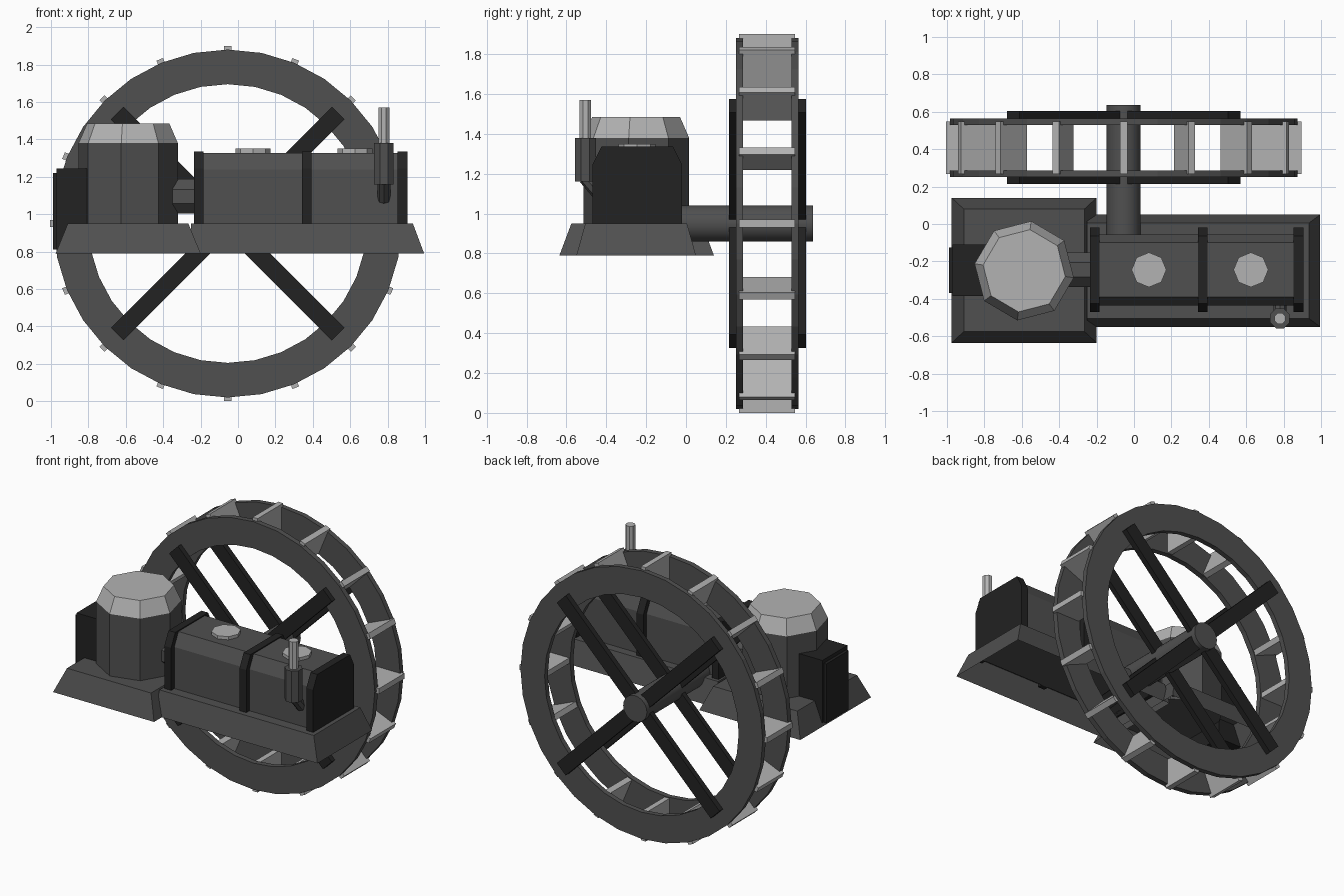
import bpy, bmesh, math
from mathutils import Matrix, Vector

cube = bpy.data.objects.get("Cube")
if cube:
    bpy.data.objects.remove(cube, do_unlink=True)


def material(name, value):
    m = bpy.data.materials.new(name)
    m.use_nodes = True
    colour = (value, value, value, 1)
    m.diffuse_color = colour
    m.node_tree.nodes["Principled BSDF"].inputs["Base Color"].default_value = colour
    return m


DARK = material("dark grey", 0.08)
BLACK = material("near black", 0.016)
LIGHT = material("light grey", 0.45)


def finish(name, bm, mat):
    bmesh.ops.recalc_face_normals(bm, faces=bm.faces)
    mesh = bpy.data.meshes.new(name)
    bm.to_mesh(mesh)
    bm.free()
    mesh.materials.append(mat)
    obj = bpy.data.objects.new(name, mesh)
    bpy.context.collection.objects.link(obj)
    return obj


def box(name, x, y, z, mat):
    """Box from three (low, high) ranges."""
    bm = bmesh.new()
    size = [b - a for a, b in (x, y, z)]
    mid = Vector([(a + b) / 2 for a, b in (x, y, z)])
    bmesh.ops.create_cube(bm, size=1, matrix=Matrix.Translation(mid) @ Matrix.Diagonal((*size, 1)))
    return finish(name, bm, mat)


def rod(name, start, end, r1, r2, sides, mat, turn=0.0):
    """Cylinder or cone between two points."""
    a, b = Vector(start), Vector(end)
    spin = (b - a).to_track_quat('Z', 'Y').to_matrix().to_4x4()
    bm = bmesh.new()
    bmesh.ops.create_cone(bm, cap_ends=True, segments=sides, radius1=r1, radius2=r2,
                          depth=(b - a).length,
                          matrix=Matrix.Translation((a + b) / 2) @ spin @ Matrix.Rotation(turn, 4, 'Z'))
    return finish(name, bm, mat)


def plinth(name, x, y, insets):
    """Sloped base, open below; insets are left, right, and both y sides."""
    left, right, side = insets
    bm = bmesh.new()
    low = [bm.verts.new((px, py, 0.79)) for px, py in
           ((x[0], y[0]), (x[1], y[0]), (x[1], y[1]), (x[0], y[1]))]
    x, y = (x[0] + left, x[1] - right), (y[0] + side, y[1] - side)
    top = [bm.verts.new((px, py, 0.95)) for px, py in
           ((x[0], y[0]), (x[1], y[0]), (x[1], y[1]), (x[0], y[1]))]
    bm.faces.new(top)
    for i in range(4):
        j = (i + 1) % 4
        bm.faces.new((low[i], low[j], top[j], top[i]))
    return finish(name, bm, DARK)


def arch(name, x0, x1, half, top, mat):
    """Tank section with chamfered upper edges, extruded along x."""
    yc = -0.245
    profile = [(-half, 0.9), (half, 0.9), (half, top - 0.09), (half - 0.045, top),
               (0.045 - half, top), (-half, top - 0.09)]
    bm = bmesh.new()
    face = bm.faces.new([bm.verts.new((x0, yc + y, z)) for y, z in profile])
    new = bmesh.ops.extrude_face_region(bm, geom=[face])["geom"]
    bmesh.ops.translate(bm, vec=(x1 - x0, 0, 0),
                        verts=[v for v in new if isinstance(v, bmesh.types.BMVert)])
    return finish(name, bm, mat)


# Bases
plinth("boiler_base", (-0.975, -0.2), (-0.635, 0.14), (0.065, 0.065, 0.06))
plinth("tank_base", (-0.25, 0.995), (-0.55, 0.05), (0, 0.06, 0.045))

# Boiler with faceted cap
bx, by = -0.587, -0.25
turn = math.radians(-8)
rod("boiler_body", (bx, by, 0.93), (bx, by, 1.38), 0.268, 0.268, 8, DARK, turn)
rod("boiler_cap", (bx, by, 1.38), (bx, by, 1.485), 0.268, 0.222, 8, LIGHT, turn)

# Control cabinet on the outer side of the boiler
box("cabinet", (-0.97, -0.79), (-0.385, -0.11), (0.81, 1.245), BLACK)
box("cabinet_door", (-0.99, -0.97), (-0.37, -0.125), (0.81, 1.22), BLACK)

# Pipe joining boiler and tank
rod("connecting_pipe", (-0.38, -0.245, 1.095), (-0.2, -0.245, 1.095), 0.1, 0.1, 8, DARK, math.pi / 8)

# Tank, bands and hatches
arch("tank_body", -0.22, 0.89, 0.19, 1.328, DARK)
for i, x in enumerate((-0.21, 0.367, 0.88)):
    arch(f"tank_band_{i + 1}", x - 0.026, x + 0.026, 0.225, 1.335, BLACK)
for i, x in enumerate((0.08, 0.625)):
    rod(f"tank_hatch_{i + 1}", (x, -0.245, 1.3), (x, -0.245, 1.35), 0.093, 0.093, 8, LIGHT)

# Exhaust
ex, ey = 0.78, -0.505
rod("exhaust_elbow", (ex, -0.42, 1.08), (ex, ey, 1.18), 0.035, 0.035, 8, DARK)
rod("exhaust_muffler", (ex, ey, 1.16), (ex, ey, 1.38), 0.057, 0.057, 8, DARK, math.pi / 8)
rod("exhaust_stack", (ex, ey, 1.37), (ex, ey, 1.57), 0.032, 0.032, 8, LIGHT, math.pi / 8)

# Wheel rims
cx, cz = -0.055, 0.95


def rim(name, y0, y1):
    bm = bmesh.new()
    n = 32
    loops = []
    for k in range(n):
        a = math.tau * k / n
        loops.append([bm.verts.new((cx + r * math.cos(a), y, cz + r * math.sin(a)))
                      for r, y in ((0.93, y0), (0.93, y1), (0.745, y1), (0.745, y0))])
    for k in range(n):
        p, q = loops[k], loops[(k + 1) % n]
        for i in range(4):
            j = (i + 1) % 4
            bm.faces.new((p[i], p[j], q[j], q[i]))
    return finish(name, bm, DARK)


rim("front_rim", 0.25, 0.287)
rim("back_rim", 0.53, 0.565)

# Paddles and crossed spokes, turned about the wheel centre
hub = Matrix.Translation((cx, 0, cz))
for k in range(16):
    paddle = box(f"paddle_{k + 1}", (-0.019, 0.019), (0.267, 0.547), (0.75, 0.95), LIGHT)
    paddle.data.transform(hub @ Matrix.Rotation(math.tau * k / 16, 4, 'Y'))
for side, y in (("front", (0.215, 0.25)), ("back", (0.565, 0.603))):
    for sign in (-1, 1):
        spoke = box(f"{side}_spoke", (-0.048, 0.048), y, (-0.835, 0.835), BLACK)
        spoke.data.transform(hub @ Matrix.Rotation(sign * math.pi / 4, 4, 'Y'))

# Axle
axle = rod("axle", (cx, -0.08, cz), (cx, 0.637, cz), 0.091, 0.091, 24, DARK)
bpy.context.view_layer.objects.active = axle
axle.select_set(True)
bpy.ops.object.shade_smooth_by_angle()
